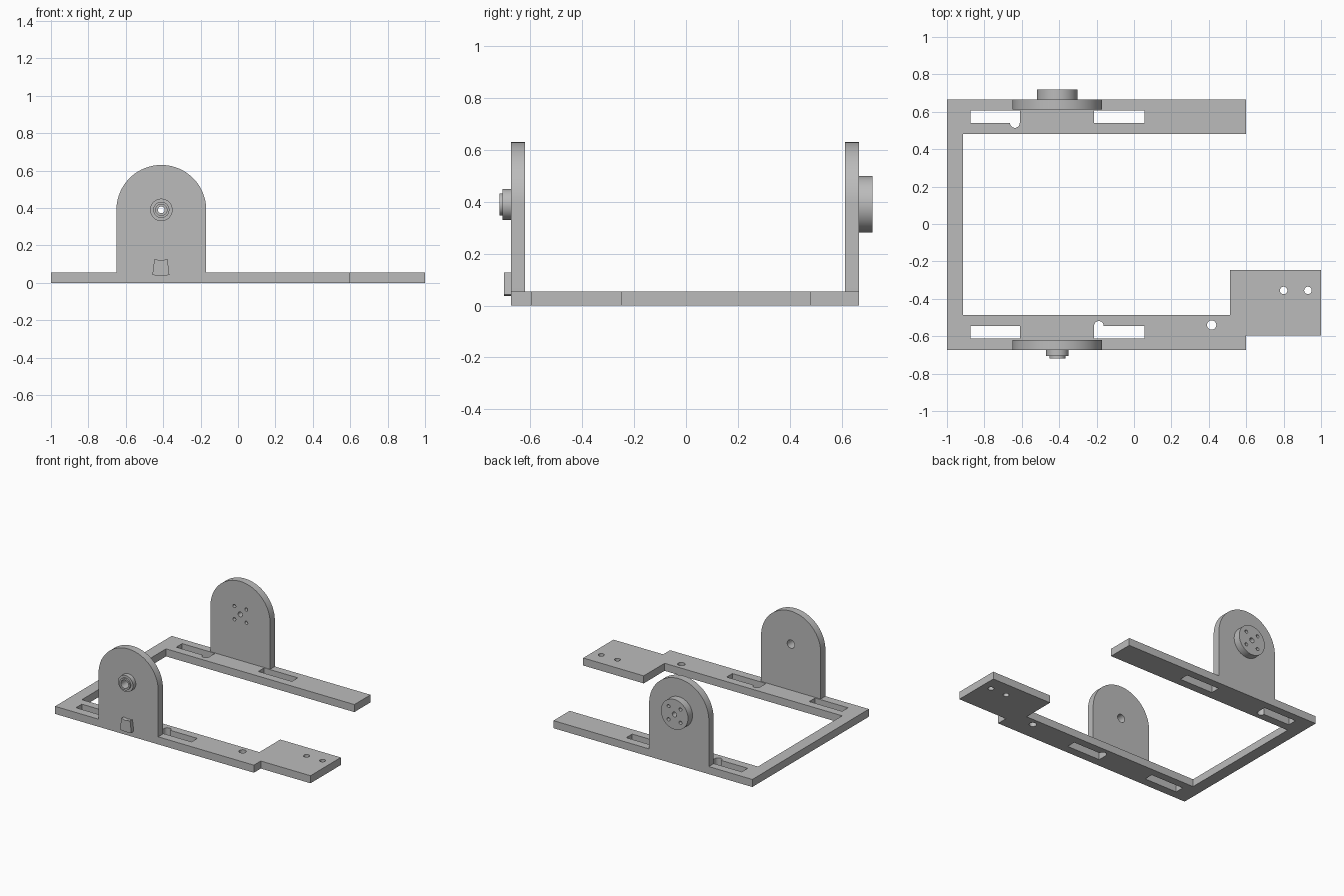
import bpy
from math import pi, cos, sin, radians

cube = bpy.data.objects.get("Cube")
if cube:
    bpy.data.objects.remove(cube)

grey = bpy.data.materials.new("plain grey")
grey.use_nodes = True
colour = (0.5, 0.5, 0.5, 1)
grey.diffuse_color = colour
grey.node_tree.nodes["Principled BSDF"].inputs["Base Color"].default_value = colour


def arc(cx, cy, r, start=0, end=2 * pi, steps=48):
    return [(cx + r * cos(start + (end - start) * i / steps),
             cy + r * sin(start + (end - start) * i / steps)) for i in range(steps + 1)]


def circle(cx, cy, r):
    return arc(cx, cy, r)[:-1]


def rect(x0, x1, y0, y1):
    return [(x0, y0), (x1, y0), (x1, y1), (x0, y1)]


def solid(name, loops, low, high, upright=False):
    """Extrude an outline with holes along z, or along y when upright."""
    curve = bpy.data.curves.new(name, 'CURVE')
    curve.dimensions = '2D'
    curve.fill_mode = 'BOTH'
    curve.extrude = (high - low) / 2
    for loop in loops:
        spline = curve.splines.new('POLY')
        spline.points.add(len(loop) - 1)
        for point, (x, y) in zip(spline.points, loop):
            point.co = (x, y, 0, 1)
        spline.use_cyclic_u = True
    obj = bpy.data.objects.new(name, curve)
    bpy.context.collection.objects.link(obj)
    middle = (low + high) / 2
    obj.location = (0, middle, 0) if upright else (0, 0, middle)
    obj.rotation_euler.x = pi / 2 if upright else 0
    bpy.ops.object.select_all(action='DESELECT')
    obj.select_set(True)
    bpy.context.view_layer.objects.active = obj
    bpy.ops.object.convert(target='MESH')
    obj = bpy.context.view_layer.objects.active
    obj.data.materials.clear()
    obj.data.materials.append(grey)
    bpy.ops.object.mode_set(mode='EDIT')
    bpy.ops.mesh.select_all(action='SELECT')
    bpy.ops.mesh.remove_doubles(threshold=0.0001)
    bpy.ops.mesh.normals_make_consistent(inside=False)
    bpy.ops.object.mode_set(mode='OBJECT')
    bpy.ops.object.shade_smooth_by_angle(angle=radians(30))
    return obj


FRONT, BACK, TOP = -0.674, 0.666, 0.055
CX, CZ = -0.41, 0.39

# Base frame: open on the right, with a mounting tab at the front corner
outline = [(-1, FRONT), (0.6, FRONT), (0.6, -0.595), (1, -0.595), (1, -0.247),
           (0.513, -0.247), (0.513, -0.487), (-0.915, -0.487), (-0.915, 0.48),
           (0.6, 0.48), (0.6, BACK), (-1, BACK)]
# Slots, two of them with a round notch on the inner edge
back_notched = [(-0.61, 0.608), (-0.875, 0.608), (-0.875, 0.54)] + \
    arc(-0.637, 0.54, 0.026, pi, 2 * pi, 16) + [(-0.61, 0.54)]
front_notched = [(-0.215, -0.612), (0.055, -0.612), (0.055, -0.545)] + \
    arc(-0.188, -0.545, 0.026, 0, pi, 16) + [(-0.215, -0.545)]
solid("base_frame", [
    outline, back_notched, front_notched,
    rect(-0.215, 0.055, 0.54, 0.608), rect(-0.875, -0.61, -0.612, -0.545),
    circle(0.415, -0.54, 0.025), circle(0.8, -0.355, 0.02), circle(0.93, -0.355, 0.02)],
    0, TOP)

# Round-topped uprights
arch = [(CX - 0.24, TOP), (CX + 0.24, TOP)] + arc(CX, CZ, 0.24, 0, pi)
axle_hole = circle(CX, CZ, 0.03)
screw_holes = [circle(CX, CZ, 0.018)] + [
    circle(CX + dx, CZ + dz, 0.012) for dx in (-0.048, 0.048) for dz in (-0.048, 0.048)]
solid("front_upright", [arch, axle_hole], FRONT, FRONT + 0.054, True)
solid("back_upright", [arch] + screw_holes, BACK - 0.054, BACK, True)

# Stepped axle collar at the front, drilled disc at the back
solid("front_collar", [circle(CX, CZ, 0.06), axle_hole], -0.707, FRONT, True)
solid("front_collar_lip", [circle(CX, CZ, 0.043), axle_hole], -0.718, -0.707, True)
solid("back_disc", [circle(CX, CZ, 0.109)] + screw_holes, BACK, 0.718, True)

# Tapered locating block with a hollowed top edge
solid("locating_block", [[(-0.458, 0.042), (-0.41, 0.036), (-0.367, 0.042), (-0.377, 0.127),
                          (-0.41, 0.119), (-0.447, 0.127)]], -0.702, FRONT, True)
